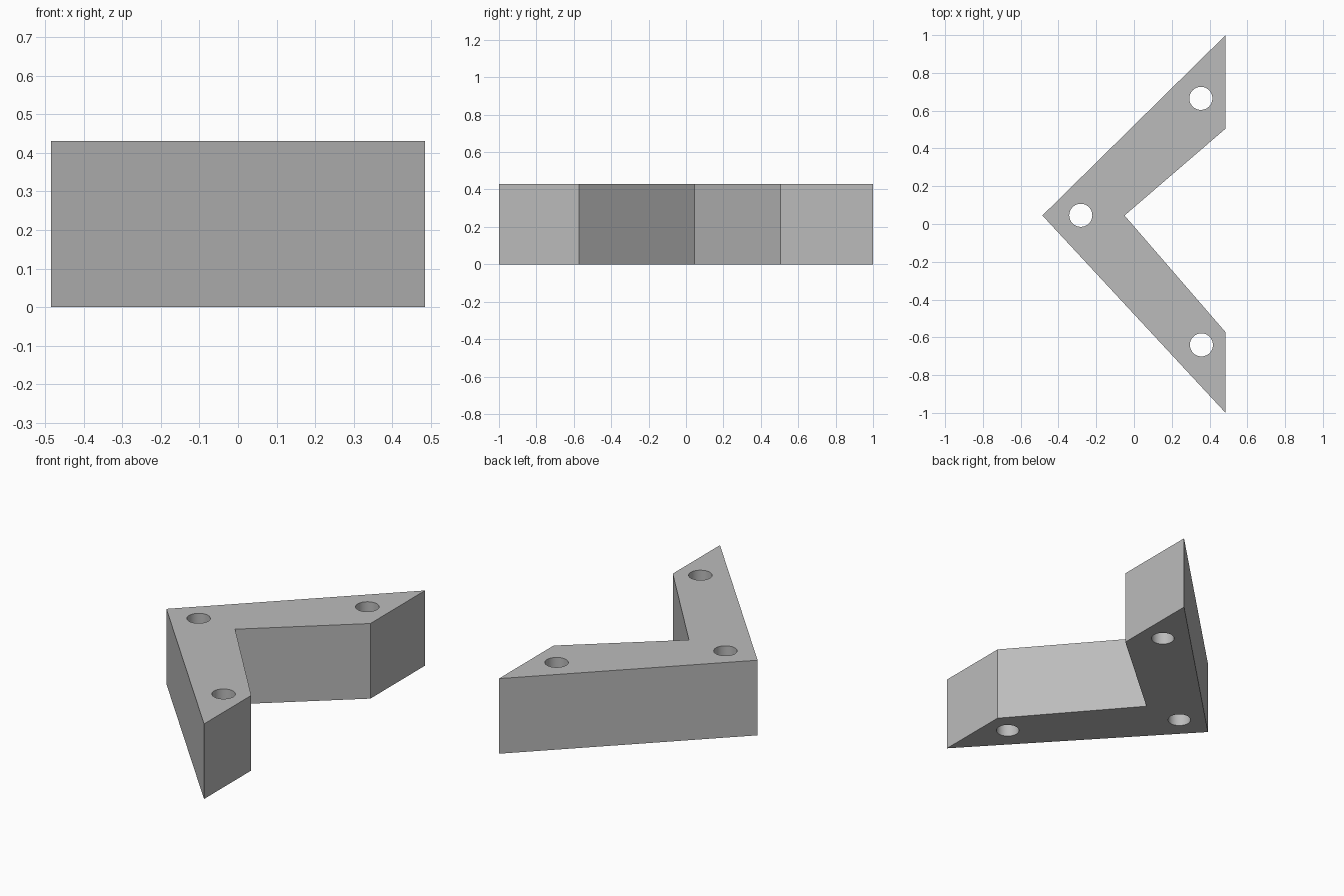
import bpy
import bmesh
from math import radians

cube = bpy.data.objects.get("Cube")
if cube:
    bpy.data.objects.remove(cube, do_unlink=True)

HEIGHT = 0.43
HOLE_RADIUS = 0.061
OUTLINE = [(-0.485, 0.045), (0.485, -1), (0.485, -0.573),
           (-0.05, 0.045), (0.485, 0.505), (0.485, 1)]
HOLES = [(-0.282, 0.046), (0.354, 0.665), (0.357, -0.64)]

grey = bpy.data.materials.new("plain grey")
grey.use_nodes = True
grey.diffuse_color = (0.5, 0.5, 0.5, 1)
grey.node_tree.nodes["Principled BSDF"].inputs["Base Color"].default_value = (0.5, 0.5, 0.5, 1)


def make_object(name, bm):
    mesh = bpy.data.meshes.new(name)
    bm.normal_update()
    bm.to_mesh(mesh)
    bm.free()
    mesh.materials.append(grey)
    obj = bpy.data.objects.new(name, mesh)
    bpy.context.collection.objects.link(obj)
    return obj


# V-shaped bracket: extruded outline
bm = bmesh.new()
base = bm.faces.new([bm.verts.new((x, y, 0)) for x, y in OUTLINE])
top = bmesh.ops.extrude_face_region(bm, geom=[base], use_keep_orig=True)["geom"]
bmesh.ops.translate(bm, vec=(0, 0, HEIGHT),
                    verts=[v for v in top if isinstance(v, bmesh.types.BMVert)])
bmesh.ops.recalc_face_normals(bm, faces=bm.faces)
bracket = make_object("angle_bracket", bm)

# Through holes: one cutter with three cylinders
bm = bmesh.new()
for x, y in HOLES:
    made = bmesh.ops.create_cone(bm, cap_ends=True, segments=48, radius1=HOLE_RADIUS,
                                 radius2=HOLE_RADIUS, depth=HEIGHT * 2)
    bmesh.ops.translate(bm, vec=(x, y, HEIGHT / 2), verts=made["verts"])
cutter = make_object("hole_cutter", bm)

cut = bracket.modifiers.new("Holes", 'BOOLEAN')
cut.operation = 'DIFFERENCE'
cut.solver = 'EXACT'
cut.object = cutter

# Apply the cut, drop the cutter, then smooth the hole walls
bpy.ops.object.select_all(action='DESELECT')
bracket.select_set(True)
bpy.context.view_layer.objects.active = bracket
bpy.ops.object.modifier_apply(modifier=cut.name)
bpy.data.objects.remove(cutter, do_unlink=True)
bpy.ops.object.shade_smooth_by_angle(angle=radians(30))
